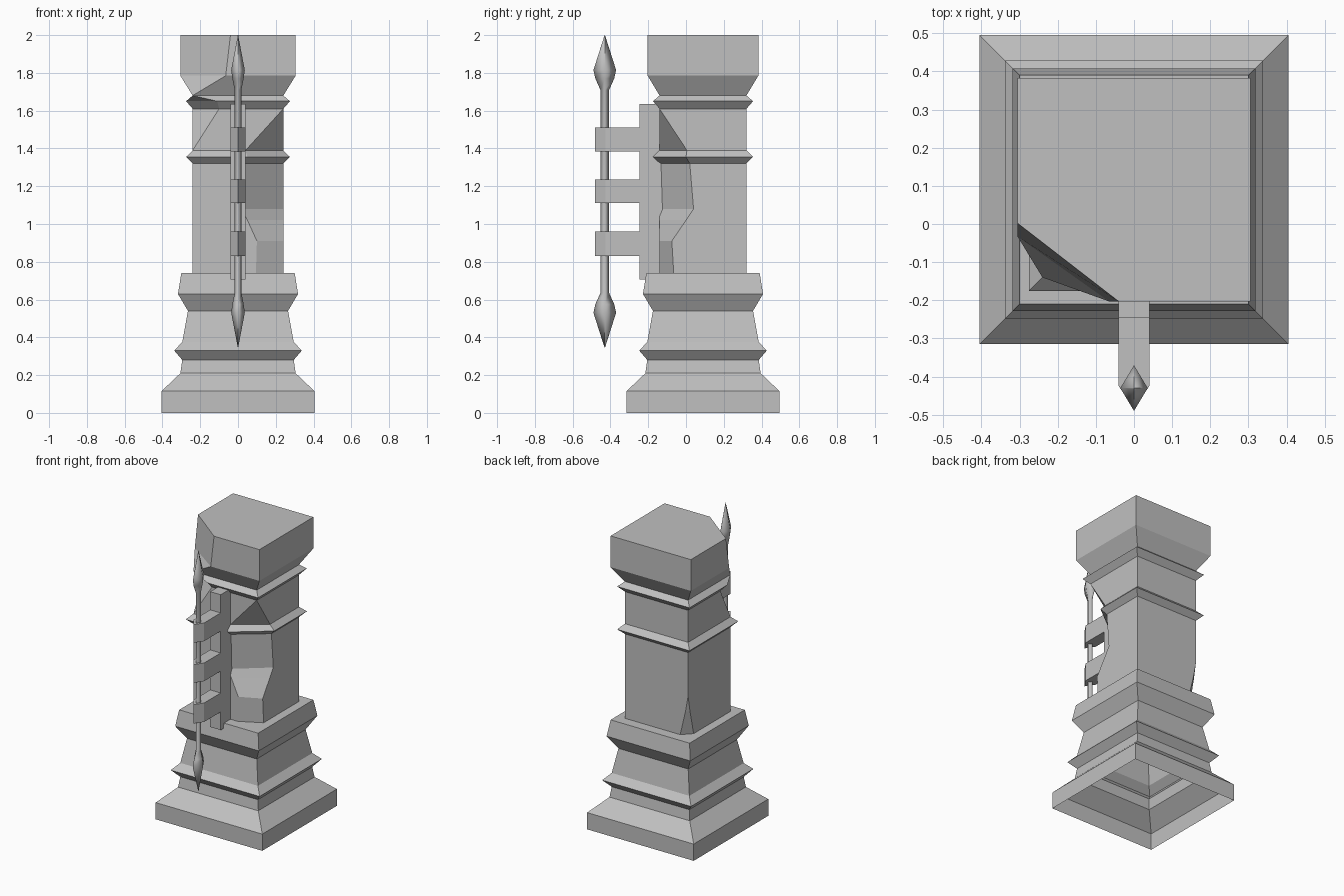
import bpy, math

if "Cube" in bpy.data.objects:
    bpy.data.objects.remove(bpy.data.objects["Cube"])

stone = bpy.data.materials.new("grey stone")
stone.diffuse_color = (0.53, 0.53, 0.53, 1)
stone.use_nodes = True
stone.node_tree.nodes["Principled BSDF"].inputs["Base Color"].default_value = stone.diffuse_color
CY = 0.09      # y centre of the column
ROD_Y = -0.43  # y of the spear axis


def make(name, verts, faces, smooth=False):
    me = bpy.data.meshes.new(name)
    me.from_pydata(verts, [], faces)
    me.materials.append(stone)
    ob = bpy.data.objects.new(name, me)
    bpy.context.collection.objects.link(ob)
    import bmesh
    bm = bmesh.new()
    bm.from_mesh(me)
    bmesh.ops.remove_doubles(bm, verts=bm.verts, dist=0.0005)
    for f in bm.faces:
        f.smooth = smooth
    bm.to_mesh(me)
    bm.free()
    return ob


def loft(name, rings, bottom=True, top=True, smooth=False):
    n = len(rings[0])
    verts = [p for r in rings for p in r]
    faces = []
    for k in range(len(rings) - 1):
        for i in range(n):
            j = (i + 1) % n
            faces.append((k*n + i, k*n + j, (k+1)*n + j, (k+1)*n + i))
    if bottom:
        faces.append(tuple(reversed(range(n))))
    if top:
        faces.append(tuple(range(len(verts) - n, len(verts))))
    return make(name, verts, faces, smooth)


def section(z, hx, hy, fl=(0, 0), fr=(0, 0), bl=0):
    """Rectangle with broken front-left, front-right and back-left corners."""
    p = [(-hx, -hy + fl[1]), (-hx + fl[0], -hy), (hx - fr[0], -hy),
         (hx, -hy + fr[1]), (hx, hy), (-hx + bl, hy), (-hx, hy - bl)]
    return [(x, y + CY, z) for x, y in p]


# Stepped base, open underneath
base = [(0, .405), (.115, .405), (.21, .305), (.28, .295), (.33, .338),
        (.375, .295), (.54, .265), (.63, .318), (.74, .30)]
rows = [section(z, h, h) for z, h in base]

# Chipped shaft, trim rings and broken cap
rows += [
    section(.74, .24, .23, fr=(.145, .075), bl=.06),
    section(.91, .24, .23, fr=(.14, .065), bl=.02),
    section(1.02, .24, .23, fr=(.19, .14)),
    section(1.08, .24, .23, fr=(.22, .18)),
    section(1.32, .24, .23, fr=(.21, .16)),
    section(1.355, .275, .265, fr=(.225, .175)),
    section(1.39, .24, .23, fr=(.20, .145)),
    section(1.61, .24, .23, fl=(.14, .11)),
    section(1.65, .275, .265, fl=(.165, .12)),
    section(1.68, .24, .23),
    section(1.785, .305, .293, fl=(.24, .17)),
    section(2.0, .305, .293, fl=(.265, .205)),
]
loft("stone_pillar", rows, bottom=False)


def prism(name, poly, z0, z1):
    loft(name, [[(x, y, z) for x, y in poly] for z in (z0, z1)])


# Mounting strip and three pointed arms
w = 0.04
prism("mounting_strip", [(-w, -.245), (w, -.245), (w, -.12), (-w, -.12)], .705, 1.635)
for i, (z0, z1) in enumerate([(.83, .96), (1.11, 1.235), (1.385, 1.51)]):
    prism(f"bracket_arm_{i + 1}",
          [(-w, -.425), (0, -.483), (w, -.425), (w, -.24), (-w, -.24)], z0, z1)

# Double-ended spear, four-sided and flattened in x
spear = [(.345, 0.001), (.53, .06), (.575, .05), (.635, .023),
         (1.71, .023), (1.77, .05), (1.815, .06), (2.0, 0.001)]
rings = []
for z, r in spear:
    rx = r * (.6 if r > .03 else .78)
    rings.append([(rx * math.cos(a), ROD_Y + r * math.sin(a), z)
                  for a in (k * math.pi / 2 for k in range(4))])
loft("spear", rings, smooth=True)
